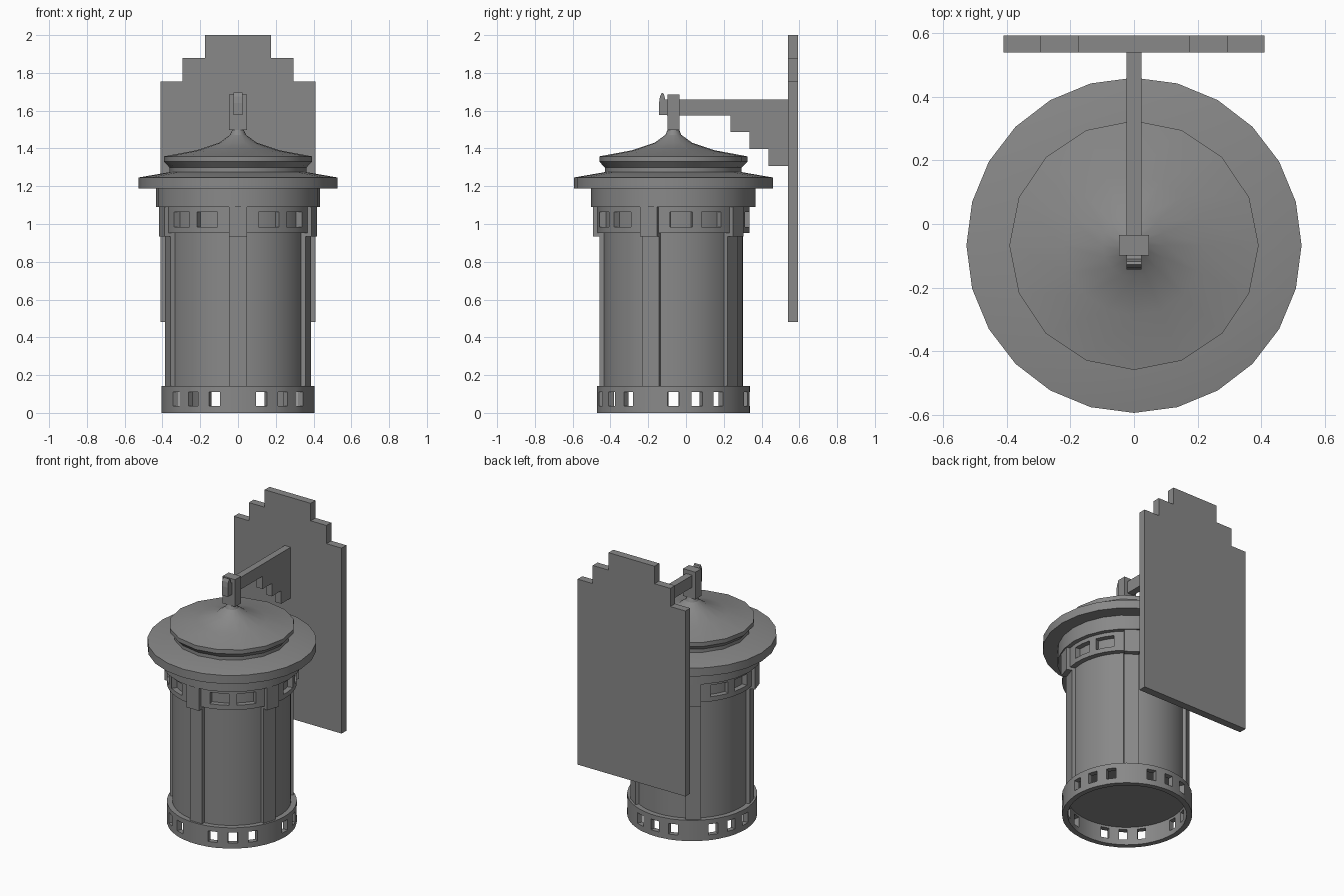
import bpy
from math import sin, cos, pi, radians
from mathutils import Matrix, Vector

if "Cube" in bpy.data.objects:
    bpy.data.objects.remove(bpy.data.objects["Cube"], do_unlink=True)

AXIS_Y = -0.067          # lantern axis
POSTS = 5                # posts around the lantern
STEP = 2 * pi / POSTS

metal = bpy.data.materials.new("grey metal")
metal.use_nodes = True
GREY = (0.25, 0.25, 0.25, 1)
metal.diffuse_color = GREY
metal.node_tree.nodes["Principled BSDF"].inputs["Base Color"].default_value = GREY


def make(name, verts, faces, smooth=True, thickness=0):
    mesh = bpy.data.meshes.new(name)
    mesh.from_pydata(verts, [], faces)
    mesh.materials.append(metal)
    obj = bpy.data.objects.new(name, mesh)
    bpy.context.collection.objects.link(obj)
    bpy.ops.object.select_all(action="DESELECT")
    bpy.context.view_layer.objects.active = obj
    obj.select_set(True)
    if thickness:
        mod = obj.modifiers.new("Wall", "SOLIDIFY")
        mod.thickness = thickness
        mod.offset = -1
        bpy.ops.object.modifier_apply(modifier=mod.name)
    if smooth:
        bpy.ops.object.shade_smooth_by_angle(angle=radians(30))
    return obj


def around(r, a, z):
    """Point at angle a from the front, on the lantern axis."""
    return (r * sin(a), AXIS_Y - r * cos(a), z)


def lathe(name, profile, sides):
    """Closed solid of revolution from (radius, z), bottom to top."""
    verts = [around(r, 2 * pi * i / sides, z) for r, z in profile for i in range(sides)]
    n = len(profile)
    faces = [(k * sides + i, k * sides + (i + 1) % sides,
              (k + 1) * sides + (i + 1) % sides, (k + 1) * sides + i)
             for k in range(n - 1) for i in range(sides)]
    faces.append(tuple(reversed(range(sides))))
    faces.append(tuple(range((n - 1) * sides, n * sides)))
    return make(name, verts, faces)


def pierced_ring(name, radius, thickness, levels, holes, half):
    """Band with a row of openings; holes are angles, levels four heights."""
    cuts = []
    for a in sorted(holes):
        cuts += [(a - half, True), (a, True), (a + half, False)]
    full = []
    for i, (a, is_hole) in enumerate(cuts):
        full.append((a, is_hole))
        end = cuts[(i + 1) % len(cuts)][0] + (2 * pi if i == len(cuts) - 1 else 0)
        parts = max(1, round((end - a) / radians(9)))
        full += [(a + (end - a) * j / parts, is_hole) for j in range(1, parts)]
    n = len(full)
    verts = [around(radius, a, z) for z in levels for a, _ in full]
    faces = [(k * n + i, k * n + (i + 1) % n, (k + 1) * n + (i + 1) % n, (k + 1) * n + i)
             for k in range(3) for i in range(n) if not (k == 1 and full[i][1])]
    return make(name, verts, faces, thickness=thickness)


def extrude(name, outline, axis, low, high):
    """Flat outline pushed along x (outline in y,z) or y (outline in x,z)."""
    n = len(outline)
    if axis == "x":
        verts = [(d, u, v) for d in (low, high) for u, v in outline]
    else:
        verts = [(u, d, v) for d in (high, low) for u, v in outline]
    faces = [tuple(reversed(range(n))), tuple(range(n, 2 * n))]
    faces += [(i, (i + 1) % n, n + (i + 1) % n, n + i) for i in range(n)]
    return make(name, verts, faces, smooth=False)


def box(name, x, y, z):
    outline = [(y[0], z[0]), (y[1], z[0]), (y[1], z[1]), (y[0], z[1])]
    return extrude(name, outline, "x", *x)


# Lantern body and pierced bands
lathe("glass_cylinder", [(0.37, 0.125), (0.37, 1.1)], 40)
base_holes = [k * STEP + j * STEP / 4 for k in range(POSTS) for j in (1, 2, 3)]
pierced_ring("base_ring", 0.405, 0.035, (0, 0.037, 0.11, 0.143), base_holes, radians(4.3))
top_holes = [k * STEP + j * STEP / 3 for k in range(POSTS) for j in (1, 2)]
pierced_ring("upper_ring", 0.405, 0.035, (0.953, 0.985, 1.064, 1.095), top_holes, radians(8.6))

# Posts with thicker brackets at their tops
for k in range(POSTS):
    turn = Matrix.Translation(Vector((0, AXIS_Y, 0))) @ Matrix.Rotation(k * STEP, 4, "Z")
    for part in (box(f"post_{k + 1}", (-0.047, 0.047), (-0.39, -0.34), (0.13, 0.95)),
                 box(f"post_bracket_{k + 1}", (-0.047, 0.047), (-0.425, -0.34), (0.933, 1.095))):
        part.data.transform(turn)

# Roof
lathe("collar", [(0.435, 1.09), (0.435, 1.2)], 24)
lathe("roof_rim", [(0.527, 1.188), (0.527, 1.246), (0.36, 1.275)], 24)
lathe("roof_cap", [(0.362, 1.26), (0.362, 1.298), (0.392, 1.33), (0.392, 1.358),
                   (0.22, 1.39), (0.1, 1.43), (0.042, 1.472), (0.028, 1.505)], 16)

# Hanging block, arm and hooked arm tip
box("hanging_block", (-0.047, 0.047), (-0.099, -0.035), (1.498, 1.685))
extrude("stepped_arm", [(-0.1, 1.575), (0.235, 1.575), (0.235, 1.487), (0.335, 1.487),
                        (0.335, 1.398), (0.437, 1.398), (0.437, 1.308), (0.545, 1.308),
                        (0.545, 1.658), (-0.1, 1.658)], "x", -0.023, 0.023)
extrude("arm_tip", [(-0.143, 1.577), (-0.095, 1.577), (-0.095, 1.657), (-0.11, 1.66),
                    (-0.118, 1.69), (-0.128, 1.695), (-0.138, 1.675), (-0.143, 1.64)],
        "x", -0.023, 0.023)

# Wall plate with stepped top
half_plate = [(0.41, 0.48), (0.41, 1.755), (0.295, 1.755), (0.295, 1.88), (0.175, 1.88), (0.175, 2.0)]
plate = half_plate + [(-x, z) for x, z in reversed(half_plate)]
extrude("wall_plate", plate, "y", 0.54, 0.592)
